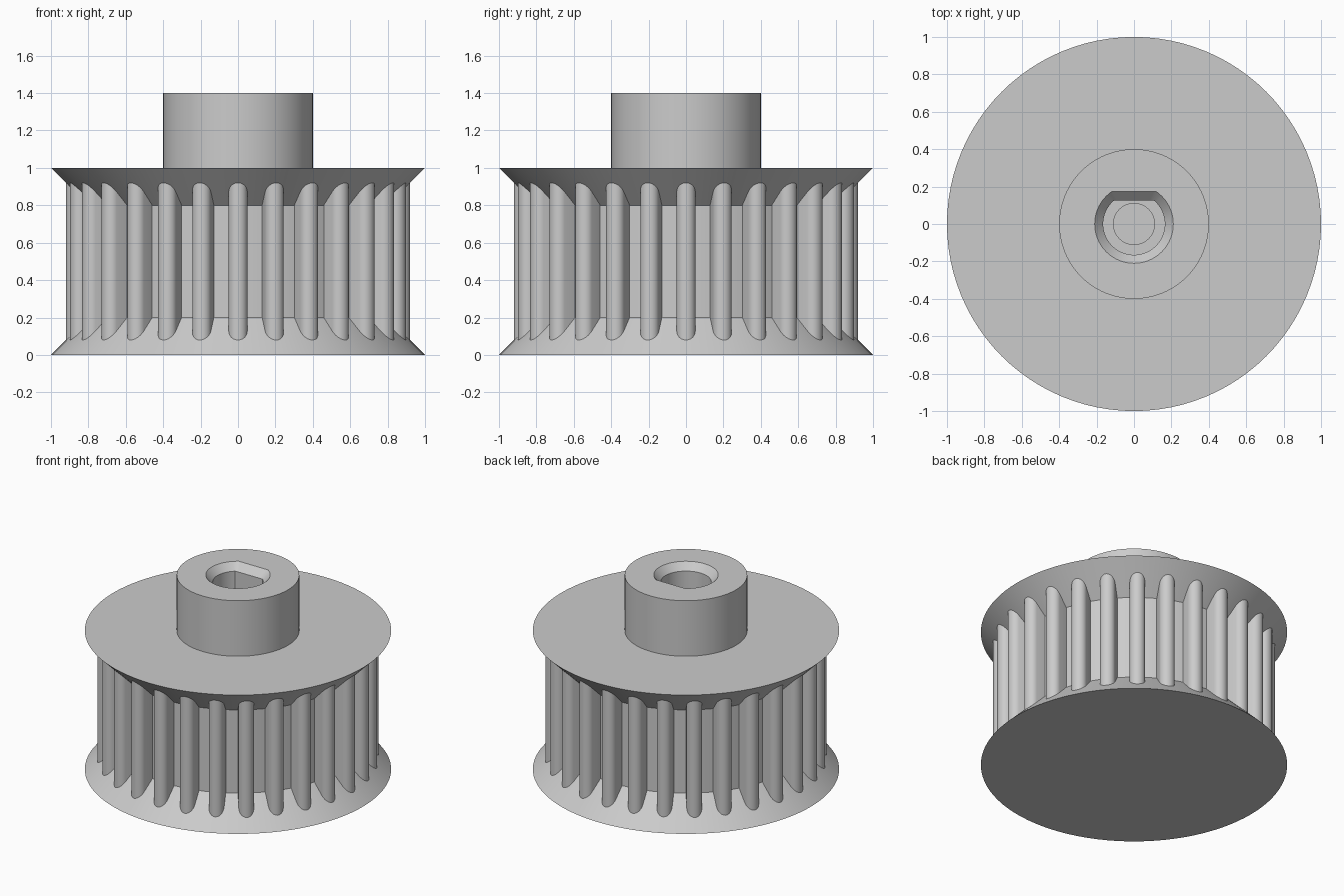
import bpy, bmesh
from math import sin, cos, pi, hypot, radians

cube = bpy.data.objects.get("Cube")
if cube:
    bpy.data.objects.remove(cube, do_unlink=True)

SEGMENTS = 96
TEETH = 28

grey = bpy.data.materials.new("plain grey")
grey.use_nodes = True
grey.diffuse_color = (0.6, 0.6, 0.6, 1)
grey.node_tree.nodes["Principled BSDF"].inputs["Base Color"].default_value = (0.6, 0.6, 0.6, 1)


def finish(name, bm):
    mesh = bpy.data.meshes.new(name)
    bm.to_mesh(mesh)
    bm.free()
    mesh.materials.append(grey)
    obj = bpy.data.objects.new(name, mesh)
    bpy.context.collection.objects.link(obj)
    bpy.ops.object.select_all(action='DESELECT')
    obj.select_set(True)
    bpy.context.view_layer.objects.active = obj
    bpy.ops.object.shade_smooth_by_angle(angle=radians(30))
    return obj


def ring(bm, radius, z, flat=9):
    """Circle whose +y side is cut off at the given flat."""
    angles = [2 * pi * i / SEGMENTS for i in range(SEGMENTS)]
    return [bm.verts.new((radius * cos(a), min(radius * sin(a), flat), z)) for a in angles]


def bridge(bm, lower, upper):
    n = len(lower)
    for i in range(n):
        j = (i + 1) % n
        bm.faces.new((lower[i], lower[j], upper[j], upper[i]))


def loft(name, sections, cap_start=False, cap_end=False):
    bm = bmesh.new()
    rings = [ring(bm, *s) for s in sections]
    for a, b in zip(rings, rings[1:]):
        bridge(bm, a, b)
    if cap_start:
        bm.faces.new(rings[0][::-1])
    if cap_end:
        bm.faces.new(rings[-1])
    return finish(name, bm)


# Drum with two conical flanges
loft("flanged_drum", [(1, 0), (0.8, 0.2), (0.8, 0.8), (1, 1), (0.4, 1)], cap_start=True)

# Hub with chamfered D-shaped bore, stepping down to a smaller blind hole
loft("hub_with_bore", [
    (0.4, 1), (0.4, 1.4),
    (0.21, 1.4, 0.175), (0.165, 1.35, 0.125), (0.165, 0.4, 0.125),
    (0.11, 0.4), (0.11, 0.2)], cap_end=True)

# Round-tipped teeth, their ends following the flange cones
HALF = 0.05
profile = [(0.78, -HALF)]
profile += [(0.87 + HALF * cos(t), HALF * sin(t))
            for t in (pi * (k / 12 - 0.5) for k in range(13))]
profile += [(0.78, HALF)]

bm = bmesh.new()
for n in range(TEETH):
    a = 2 * pi * n / TEETH
    low, high = [], []
    for out, side in profile:
        x = out * cos(a) - side * sin(a)
        y = out * sin(a) + side * cos(a)
        reach = hypot(out, side) + 0.002
        low.append(bm.verts.new((x, y, 1 - reach)))
        high.append(bm.verts.new((x, y, reach)))
    bridge(bm, low, high)
finish("belt_teeth", bm)
